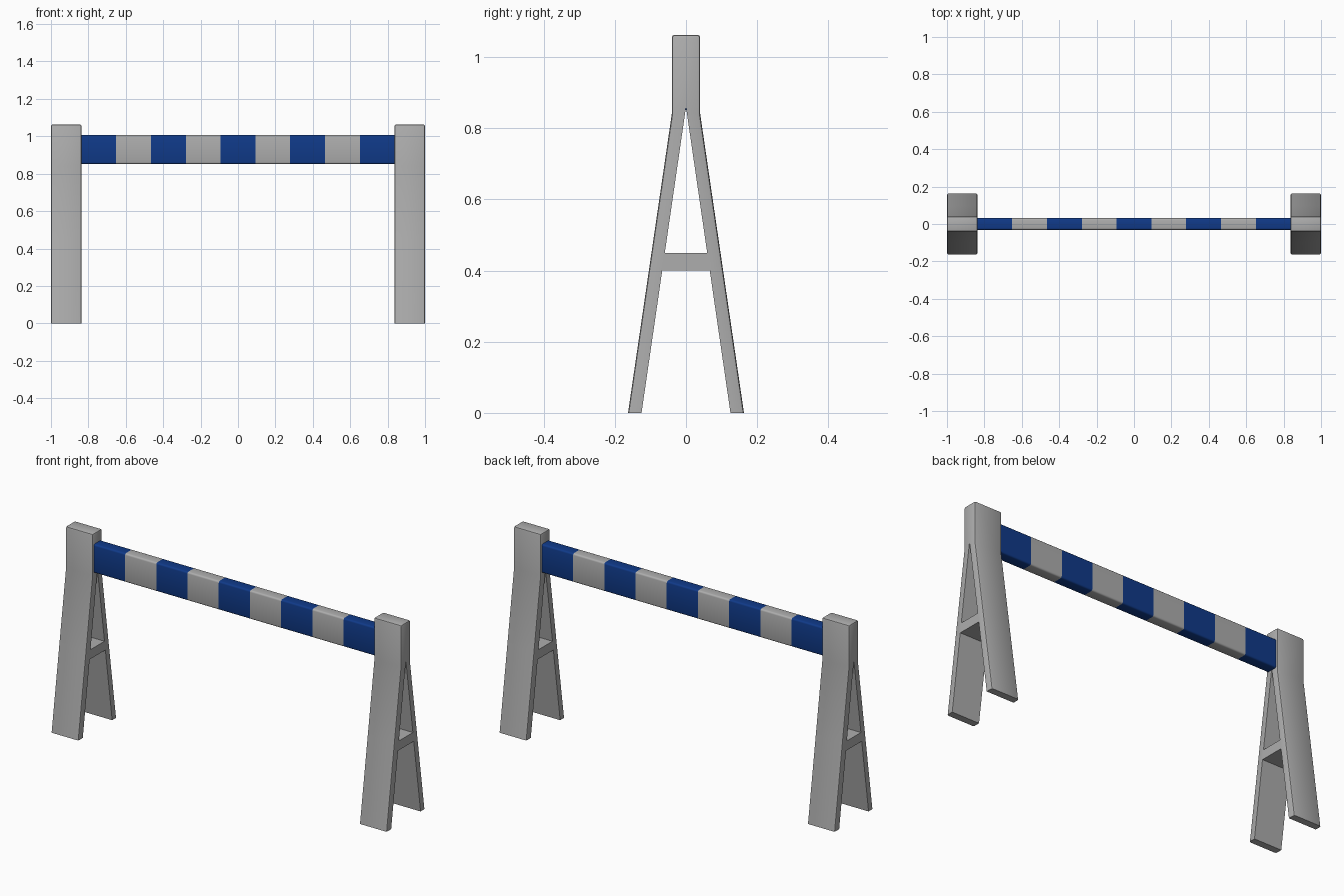
import bpy, bmesh, math

if "Cube" in bpy.data.objects:
    bpy.data.objects.remove(bpy.data.objects["Cube"])


def material(name, rgb):
    m = bpy.data.materials.new(name)
    m.diffuse_color = (*rgb, 1)
    m.use_nodes = True
    m.node_tree.nodes["Principled BSDF"].inputs["Base Color"].default_value = m.diffuse_color
    return m


GREY = material("light_grey", (0.42, 0.42, 0.42))
BLUE = material("deep_blue", (0.005, 0.042, 0.25))


def finish(bm, name, mats):
    bmesh.ops.recalc_face_normals(bm, faces=bm.faces[:])
    mesh = bpy.data.meshes.new(name)
    bm.to_mesh(mesh)
    bm.free()
    ob = bpy.data.objects.new(name, mesh)
    bpy.context.collection.objects.link(ob)
    for m in mats:
        mesh.materials.append(m)
    bpy.ops.object.select_all(action='DESELECT')
    ob.select_set(True)
    bpy.context.view_layer.objects.active = ob
    bpy.ops.object.shade_smooth_by_angle(angle=math.radians(35))
    return ob


def outer_y(z):
    # half width of the trestle silhouette at height z
    return 0.163 + (0.04 - 0.163) * min(z / 0.84, 1)


def inner_y(z):
    # half width of the opening between the legs
    return 0.125 * (1 - z / 0.86)


# A-frame trestle: side profile with openings, extruded along x
def trestle(name, x0, x1):
    bm = bmesh.new()
    O = [(outer_y(z), z) for z in (0, 0.40, 0.45, 0.84, 1.063)]
    I = [(inner_y(z), z) for z in (0, 0.40, 0.45, 0.86)]
    neg = lambda p: (-p[0], p[1])
    polys = []
    for a in range(3):
        q = [O[a], O[a + 1], I[a + 1], I[a]]
        polys += [q, [neg(p) for p in q]]
    polys.append([I[1], I[2], neg(I[2]), neg(I[1])])           # cross brace
    polys.append([O[3], O[4], neg(O[4]), neg(O[3]), I[3]])     # head
    for q in polys:
        bm.faces.new([bm.verts.new((x0, y, z)) for y, z in q])
    bmesh.ops.remove_doubles(bm, verts=bm.verts[:], dist=1e-4)
    bmesh.ops.recalc_face_normals(bm, faces=bm.faces[:])
    ext = bmesh.ops.extrude_face_region(bm, geom=bm.faces[:], use_keep_orig=True)
    verts = [v for v in ext["geom"] if isinstance(v, bmesh.types.BMVert)]
    bmesh.ops.translate(bm, verts=verts, vec=(x1 - x0, 0, 0))
    bmesh.ops.recalc_face_normals(bm, faces=bm.faces[:])
    # round the outer silhouette edges and the top
    on_outer = lambda v: abs(abs(v.co.y) - outer_y(v.co.z)) < 1e-4
    edges = []
    for e in bm.edges:
        a, b = e.verts
        if not (on_outer(a) and on_outer(b)):
            continue
        along_x = abs(a.co.x - b.co.x) > 1e-4
        top = min(a.co.z, b.co.z) > 1.05
        bottom = max(a.co.z, b.co.z) < 1e-4
        if top or (not along_x and not bottom):
            edges.append(e)
    bmesh.ops.bevel(bm, geom=edges, offset=0.008, segments=2, profile=0.5,
                    affect='EDGES', clamp_overlap=True)
    finish(bm, name, [GREY])


trestle("left_trestle", -1.0, -0.837)
trestle("right_trestle", 0.837, 1.0)

# Striped rail: rounded bar cut into nine equal bands
L, HY, Z0, Z1, N = 0.837, 0.031, 0.852, 1.006, 9
bm = bmesh.new()
bmesh.ops.create_cube(bm, size=1)
for v in bm.verts:
    v.co = (v.co.x * 2 * L, v.co.y * 2 * HY, (Z0 + Z1) / 2 + v.co.z * (Z1 - Z0))
long_edges = [e for e in bm.edges if abs(e.verts[0].co.x - e.verts[1].co.x) > 1]
bmesh.ops.bevel(bm, geom=long_edges, offset=0.009, segments=3, profile=0.5,
                affect='EDGES')
for i in range(1, N):
    bmesh.ops.bisect_plane(bm, geom=bm.verts[:] + bm.edges[:] + bm.faces[:],
                           plane_co=(-L + 2 * L * i / N, 0, 0), plane_no=(1, 0, 0))
for f in bm.faces:
    band = int((f.calc_center_median().x + L) / (2 * L) * N)
    f.material_index = min(max(band, 0), N - 1) % 2
finish(bm, "striped_rail", [BLUE, GREY])
